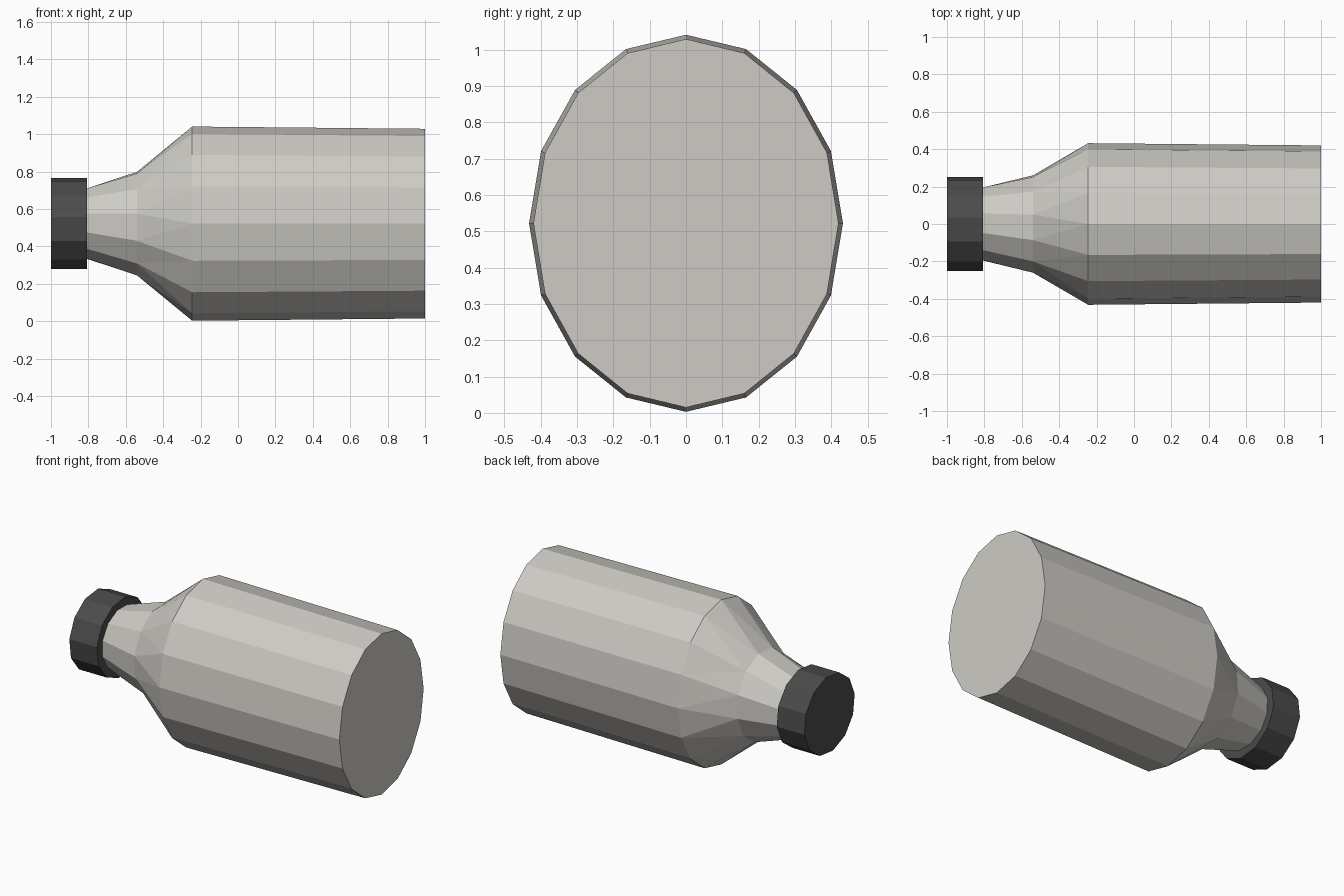
import bpy, bmesh, math

if "Cube" in bpy.data.objects:
    bpy.data.objects.remove(bpy.data.objects["Cube"])

CZ = 0.522  # height of the bottle axis


def material(name, rgb):
    m = bpy.data.materials.new(name)
    m.diffuse_color = (*rgb, 1.0)
    m.use_nodes = True
    m.node_tree.nodes["Principled BSDF"].inputs["Base Color"].default_value = m.diffuse_color
    return m


def ring(bm, x, ry, rz, sides, offset):
    """Elliptical ring around the x axis; angle 0 faces the front (-y)."""
    out = []
    for k in range(sides):
        a = 2 * math.pi * k / sides + math.radians(offset)
        out.append((a, bm.verts.new((x, -ry * math.cos(a), CZ + rz * math.sin(a)))))
    return out


def stitch(bm, a, b):
    """Join two rings whose side counts may differ."""
    if len(a) == len(b):
        n = len(a)
        for k in range(n):
            j = (k + 1) % n
            bm.faces.new((a[k][1], a[j][1], b[j][1], b[k][1]))
        return

    def at(r, i):
        return r[i % len(r)][0] + 2 * math.pi * (i // len(r))
    i = j = 0
    while i < len(a) or j < len(b):
        va, vb = a[i % len(a)][1], b[j % len(b)][1]
        if j >= len(b) or (i < len(a) and at(a, i + 1) <= at(b, j + 1)):
            i += 1
            bm.faces.new((va, a[i % len(a)][1], vb))
        else:
            j += 1
            bm.faces.new((va, b[j % len(b)][1], vb))


def tube(name, rings, mat):
    bm = bmesh.new()
    rs = [ring(bm, *r) for r in rings]
    for a, b in zip(rs, rs[1:]):
        stitch(bm, a, b)
    bm.faces.new([v for _, v in rs[0]])
    bm.faces.new([v for _, v in rs[-1]])
    bmesh.ops.recalc_face_normals(bm, faces=bm.faces)
    me = bpy.data.meshes.new(name)
    bm.to_mesh(me)
    bm.free()
    me.materials.append(mat)
    ob = bpy.data.objects.new(name, me)
    bpy.context.collection.objects.link(ob)
    return ob


grey = material("pale warm grey", (0.62, 0.60, 0.56))
dark = material("charcoal", (0.07, 0.07, 0.07))

# Bottle: neck, shoulder and slightly tapering body (x, ry, rz, sides, offset)
tube("bottle_body", [
    (-0.83, 0.200, 0.193, 12, -14),
    (-0.805, 0.202, 0.195, 12, -14),
    (-0.54, 0.265, 0.282, 12, -19),
    (-0.245, 0.432, 0.519, 16, 0),
    (1.0, 0.420, 0.507, 16, 0),
], grey)

# Screw cap
tube("bottle_cap", [
    (-1.0, 0.253, 0.245, 12, -22),
    (-0.808, 0.253, 0.245, 12, -22),
], dark)
